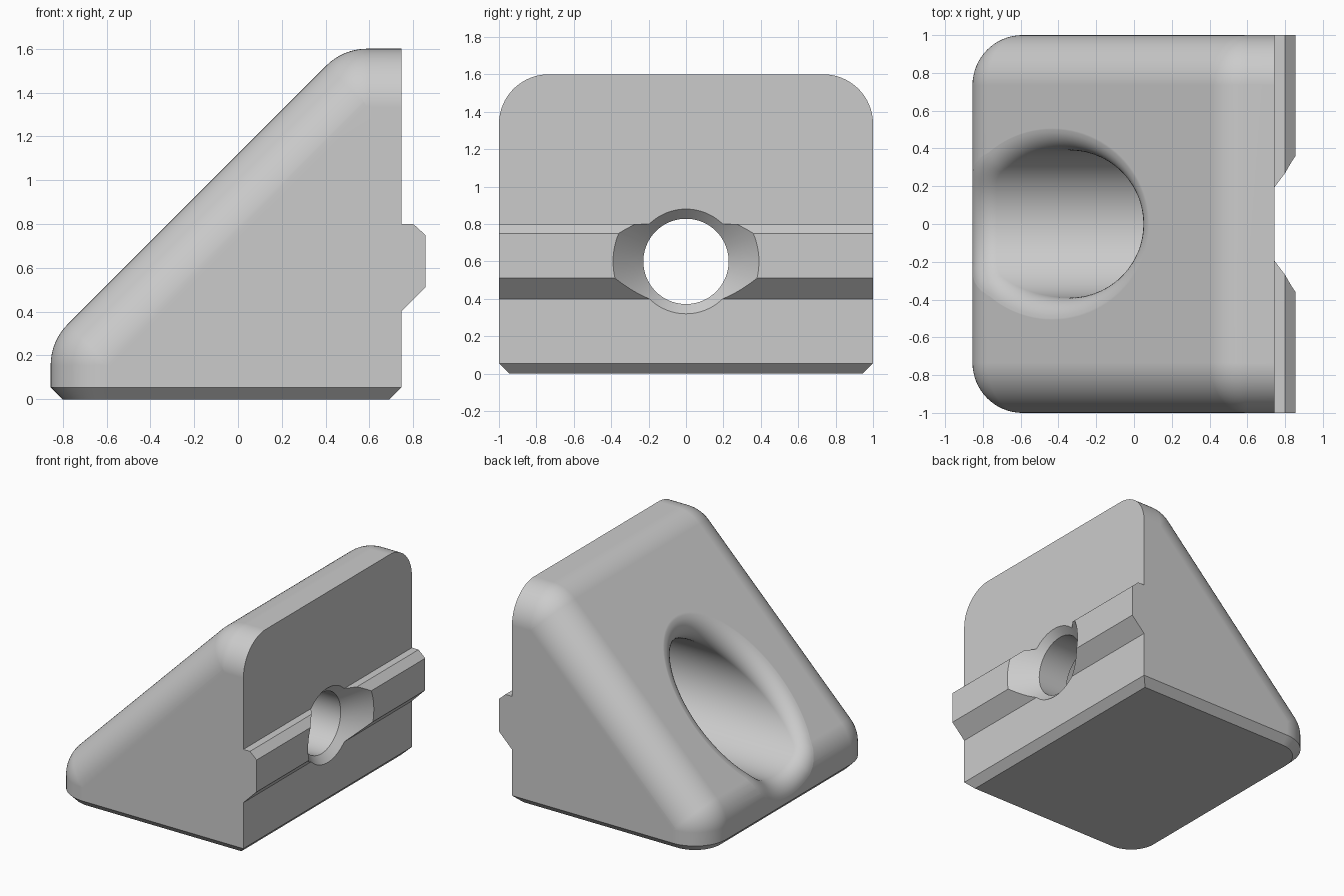
import bpy, bmesh
from math import sin, cos, pi, radians, sqrt
from mathutils import Vector

cube = bpy.data.objects.get("Cube")
if cube:
    bpy.data.objects.remove(cube)

FACE, LOW, CHAMFER = 0.745, -0.855, 0.055   # mounting face, low end, base chamfer
SLOPE = 1.12                                # ramp: z = x + SLOPE
TOP, ROUND = 1.6, 0.265                     # height, outer edge radius
AXIS, BORE, HOLE, RIM = 0.6, 0.39, 0.228, 0.127
low_c = (LOW + ROUND, LOW + ROUND + SLOPE - ROUND * sqrt(2))
top_c = (TOP - ROUND - SLOPE + ROUND * sqrt(2), TOP - ROUND)

grey = bpy.data.materials.new("plain grey")
grey.use_nodes = True
colour = (0.6, 0.6, 0.6, 1)
grey.diffuse_color = colour
grey.node_tree.nodes["Principled BSDF"].inputs["Base Color"].default_value = colour


def make_object(name, bm):
    bmesh.ops.recalc_face_normals(bm, faces=bm.faces)
    mesh = bpy.data.meshes.new(name)
    bm.to_mesh(mesh)
    bm.free()
    mesh.materials.append(grey)
    ob = bpy.data.objects.new(name, mesh)
    bpy.context.collection.objects.link(ob)
    return ob


def combine(target, other, operation):
    mod = target.modifiers.new(operation.lower(), 'BOOLEAN')
    mod.object, mod.operation, mod.solver = other, operation, 'EXACT'
    bpy.context.view_layer.objects.active = target
    bpy.ops.object.modifier_apply(modifier=mod.name)
    bpy.data.objects.remove(other)


# Wedge body: hull around rounded corners, chamfered at the base
STEPS = 16
points = []


def quarter_arc(centre, a, radius):
    for i in range(STEPS + 1):
        b = pi / 2 * i / STEPS
        for side in (-1, 1):
            points.append((centre[0] + radius * cos(b) * cos(a),
                           side * (1 - ROUND + radius * sin(b)),
                           centre[1] + radius * cos(b) * sin(a)))


for i in range(STEPS // 2 + 1):
    turn = pi / 2 * i / STEPS
    quarter_arc(low_c, pi - turn, ROUND)
    quarter_arc(top_c, pi / 2 + turn, ROUND)
quarter_arc((low_c[0], CHAMFER), pi, ROUND)
quarter_arc((low_c[0], 0), pi, ROUND - CHAMFER)
quarter_arc((FACE, top_c[1]), pi / 2, ROUND)
for side in (-1, 1):
    points.append((FACE, side, CHAMFER))
    points.append((FACE - CHAMFER, side * (1 - CHAMFER), 0))

bm = bmesh.new()
for p in points:
    bm.verts.new(p)
bmesh.ops.remove_doubles(bm, verts=bm.verts, dist=1e-5)
bmesh.ops.convex_hull(bm, input=bm.verts)
bmesh.ops.delete(bm, geom=[v for v in bm.verts if not v.link_faces], context='VERTS')
bmesh.ops.dissolve_limit(bm, angle_limit=radians(0.3), verts=bm.verts, edges=bm.edges)
body = make_object("wedge_block", bm)

# Locating rail across the mounting face
bm = bmesh.new()
profile = [(0.65, 0.8), (0.8, 0.8), (0.855, 0.75), (0.855, 0.51), (FACE, 0.4), (0.65, 0.4)]
rail_end = bm.faces.new([bm.verts.new((x, -1, z)) for x, z in profile])
grown = bmesh.ops.extrude_face_region(bm, geom=[rail_end])["geom"]
bmesh.ops.translate(bm, vec=(0, 2, 0), verts=[g for g in grown if isinstance(g, bmesh.types.BMVert)])
combine(body, make_object("rail", bm), 'UNION')


# Screw bore: rounded mouth on the ramp, flat seat, through hole and countersink
def ramp_skin(z):
    """Point and outward normal of the ramp side, sunk by the rim radius."""
    inner = ROUND - RIM
    rise = (z - low_c[1]) / inner
    if rise > sin(pi / 4):
        return z - SLOPE + RIM * sqrt(2), Vector((-1, 0, 1)).normalized()
    up = max(rise, 0)
    flat = sqrt(1 - up * up)
    return low_c[0] - inner * flat, Vector((-flat, 0, up))


def bore_section(t):
    radial = Vector((0, cos(t), sin(t)))
    z = AXIS + (BORE + RIM) * sin(t)
    x, normal = ramp_skin(z)
    centre = Vector((x, (BORE + RIM) * cos(t), z))
    rim_end = centre + normal * (RIM + 0.0015)
    row = [rim_end + normal * 0.3, rim_end]
    angle = normal.angle(-radial)
    for i in range(1, 13):
        f = i / 12
        way = (normal * sin((1 - f) * angle) - radial * sin(f * angle)) / sin(angle)
        row.append(centre + way * RIM)
    for x, r in ((0.44, BORE), (0.44, HOLE), (0.693, HOLE), (0.95, 0.485)):
        row.append(Vector((x, 0, AXIS)) + radial * r)
    return row


SEGMENTS = 96
bm = bmesh.new()
rows = [[bm.verts.new(p) for p in bore_section(2 * pi * i / SEGMENTS)] for i in range(SEGMENTS)]
for i, row in enumerate(rows):
    last = rows[i - 1]
    for j in range(len(row) - 1):
        bm.faces.new((last[j], last[j + 1], row[j + 1], row[j]))
for end in (0, -1):
    ring = [row[end] for row in rows]
    hub = bm.verts.new(sum((v.co for v in ring), Vector()) / SEGMENTS)
    for i in range(SEGMENTS):
        bm.faces.new((ring[i - 1], ring[i], hub))
combine(body, make_object("bore_cutter", bm), 'DIFFERENCE')

# Smooth rounds, crisp edges
for ob in bpy.context.selected_objects:
    ob.select_set(False)
body.select_set(True)
bpy.context.view_layer.objects.active = body
bpy.ops.object.shade_smooth_by_angle(angle=radians(30))
weighted = body.modifiers.new("even_shading", 'WEIGHTED_NORMAL')
weighted.keep_sharp = True
